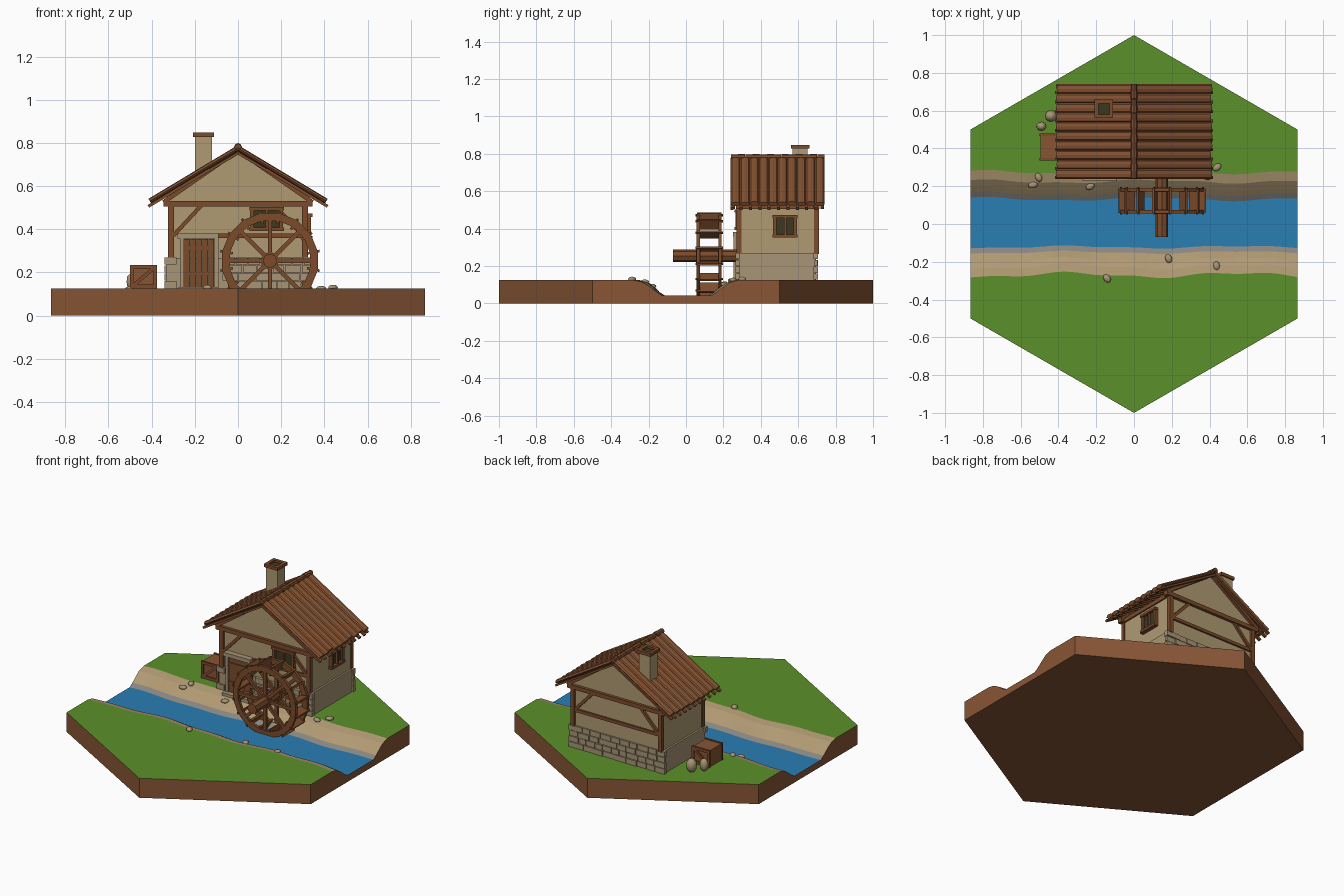
import bpy, bmesh, math, random
from mathutils import Vector, Matrix

random.seed(4)
if "Cube" in bpy.data.objects:
    bpy.data.objects.remove(bpy.data.objects["Cube"])


def material(name, rgb):
    m = bpy.data.materials.new(name)
    m.use_nodes = True
    col = tuple(c ** 2.2 for c in rgb) + (1,)
    m.diffuse_color = col
    m.node_tree.nodes["Principled BSDF"].inputs["Base Color"].default_value = col
    return m


GRASS = material("grass green", (.36, .56, .18))
DIRT = material("dirt brown", (.53, .34, .22))
SAND = material("sand", (.69, .60, .45))
WET = material("wet bank grey", (.53, .52, .50))
WATER = material("river blue", (.18, .49, .70))
PLASTER = material("plaster", (.68, .60, .45))
STONE = material("stone", (.65, .58, .46))
WOOD = material("timber", (.48, .30, .185))
ROOF = material("roof wood", (.53, .335, .215))
DARK = material("dark pane", (.24, .23, .15))


class Part:
    """One object gathered from several simple solids."""

    def __init__(self, name, *mats):
        self.name, self.mats, self.bm = name, mats, bmesh.new()

    def box(self, x0, x1, y0, y1, z0, z1):
        m = Matrix.Translation(((x0 + x1) / 2, (y0 + y1) / 2, (z0 + z1) / 2))
        m = m @ Matrix.Diagonal((x1 - x0, y1 - y0, z1 - z0, 1))
        bmesh.ops.create_cube(self.bm, size=1, matrix=m)

    def beam(self, a, b, w, h, ref=(0, 1, 0), sides=0):
        """Bar from a to b, w wide along ref; sides makes it round."""
        a, b = Vector(a), Vector(b)
        d = (b - a).normalized()
        u = Vector(ref)
        u = (u - d * u.dot(d)).normalized()
        m = Matrix((u, d.cross(u), d)).transposed().to_4x4()
        m = Matrix.Translation((a + b) / 2) @ m @ Matrix.Diagonal((w, h, (b - a).length, 1))
        if sides:
            bmesh.ops.create_cone(self.bm, cap_ends=True, segments=sides, radius1=.5,
                                  radius2=.5, depth=1, matrix=m)
        else:
            bmesh.ops.create_cube(self.bm, size=1, matrix=m)

    def blob(self, pos, size, turn=0):
        m = Matrix.Translation(pos) @ Matrix.Rotation(turn, 4, 'Z') @ Matrix.Diagonal((*size, 1))
        bmesh.ops.create_icosphere(self.bm, subdivisions=2, radius=1, matrix=m)

    def done(self, smooth=False):
        bmesh.ops.recalc_face_normals(self.bm, faces=self.bm.faces)
        me = bpy.data.meshes.new(self.name)
        for f in self.bm.faces:
            f.smooth = smooth
        self.bm.to_mesh(me)
        self.bm.free()
        for m in self.mats:
            me.materials.append(m)
        ob = bpy.data.objects.new(self.name, me)
        bpy.context.collection.objects.link(ob)


# Hexagonal ground with a river channel, built as strips across y
ground = Part("ground", GRASS, SAND, WET, WATER, DIRT)
bm = ground.bm
HALF = math.sqrt(3) / 2


def wave(x, phase, amp):
    return amp * (math.sin(7 * x + phase) + .5 * math.sin(17 * x + 2 * phase))


def section(x):
    edge = 1 - abs(x) / HALF / 2
    n, s = wave(x, 1, .008), wave(x, 4, .012)
    return [(edge, .125), (.275 + n, .125), (.225 + n, .11), (.185 + n, .08),
            (.16 + n, .06), (.132 + n, .042), (-.122 + s / 2, .042), (-.15 + s / 2, .06),
            (-.19 + s, .095), (-.225 + s, .115), (-.27 + s, .125), (-edge, .125)]


STRIPS = [0, 1, 1, 1, 2, 3, 2, 1, 1, 1, 0]
N = 48
cols = []
for i in range(N + 1):
    x = HALF * (2 * i / N - 1)
    cols.append([bm.verts.new((x, y, z)) for y, z in section(x)])
for a, b in zip(cols, cols[1:]):
    for j, mat in enumerate(STRIPS):
        bm.faces.new((a[j], a[j + 1], b[j + 1], b[j])).material_index = mat
rim = [e for e in bm.edges if e.is_boundary]
skirt = bmesh.ops.extrude_edge_only(bm, edges=rim)["geom"]
for v in skirt:
    if isinstance(v, bmesh.types.BMVert):
        v.co.z = 0
low = [e for e in skirt if isinstance(e, bmesh.types.BMEdge) and e.is_boundary]
base = bmesh.ops.contextual_create(bm, geom=low)["faces"]
for f in [g for g in skirt if isinstance(g, bmesh.types.BMFace)] + base:
    f.material_index = 4
ground.done()

# Plaster house body with gables
F, B, W = .285, .695, .318
body = Part("house_walls", PLASTER)
outline = [(-W, .12), (W, .12), (W, .535), (0, .757), (-W, .535)]
front = body.bm.faces.new([body.bm.verts.new((x, F, z)) for x, z in outline])
ext = bmesh.ops.extrude_face_region(body.bm, geom=[front])["geom"]
bmesh.ops.translate(body.bm, vec=(0, B - F, 0), verts=[v for v in ext if isinstance(v, bmesh.types.BMVert)])
body.bm.faces.new([v for v in reversed(front.verts)]) if not front.is_valid else None
body.done()

# Stone footing and brick courses on front and back
foot = Part("stone_footing", STONE)
foot.box(-.33, .33, .278, .692, .12, .268)
foot.done()
bricks = Part("stone_bricks", STONE)
for y, gap in ((.276, True), (.694, False)):
    for row in range(4):
        z, x = .125 + row * .0365, -.342
        while x < .335:
            end = min(x + random.uniform(.05, .085), .342)
            if end > .31:
                end = .342
            if not (gap and end > -.275 and x < -.09):
                d = random.uniform(.008, .013)
                bricks.box(x + .002, end - .002, y - d, y + d, z + .002, z + .0345)
            x = end
bricks.done()

# Timber frame: gable ends, then side plates
frame = Part("timber_frame", WOOD)
for y in (F - .002, B + .002):
    frame.beam((-.345, y, .518), (.345, y, .518), .032, .026)
    for s in (-1, 1):
        frame.beam((s * .31, y, .265), (s * .31, y, .52), .026, .026)
        frame.beam((s * .345, y, .525), (0, y, .765), .034, .02)
        frame.beam((s * .3, y, .37), (s * .17, y, .51), .022, .018)
for y, x in ((F, -.09), (B, -.32)):
    frame.beam((x, y, .37), (.32, y, .37), .022, .02)
for s in (-1, 1):
    frame.beam((s * .315, F, .518), (s * .315, B, .518), .024, .026, (1, 0, 0))
frame.done()

# Roof: half-round boards over rafters, capped by a beaded ridge
roof, rafters = Part("roof_boards", ROOF), Part("rafters", WOOD)
COUNT, Y0, Y1 = 10, .24, .74
step = (Y1 - Y0) / COUNT
for s in (-1, 1):
    for i in range(COUNT):
        y = Y0 + (i + .5) * step
        e = .405 + random.uniform(-.004, .004)
        roof.beam((0, y, .776), (s * e, y, .776 - .6 * e), step * 1.04, .024, sides=8)
        rafters.beam((s * .13, y - step * .4, .677), (s * .415, y - step * .4, .506), .016, .014)
    rafters.beam((s * .385, Y0 + .01, .53), (s * .385, Y1 - .01, .53), .014, .014, (1, 0, 0))
    for y in (Y0 + .012, Y1 - .012):
        rafters.beam((0, y, .752), (s * .41, y, .51), .02, .012)
roof.done()
rafters.done()
ridge = Part("ridge_logs", WOOD)
for i in range(13):
    y, r = Y0 + i * .0385, .032 + .004 * (i % 2)
    ridge.beam((0, y, .781), (0, y + .038, .781), r, r, (1, 0, 0), 8)
ridge.done()

# Chimney with an open wooden cap
chimney = Part("chimney", PLASTER)
chimney.box(-.2, -.12, .57, .65, .6, .832)
chimney.done()
cap = Part("chimney_cap", WOOD)
for d in (-.039, .039):
    cap.box(-.16 + d - .01, -.16 + d + .01, .561, .659, .828, .848)
    cap.box(-.209, -.111, .61 + d - .01, .61 + d + .01, .828, .848)
cap.done()
flue = Part("chimney_flue", DARK)
flue.box(-.19, -.13, .58, .64, .83, .836)
flue.done()


# Windows, laid out by a wall mapping from (along, out, up)
def window(name, place, u0, u1, z0, z1, ref):
    pane, trim = Part(name + "_pane", DARK), Part(name + "_frame", WOOD)
    mid = (z0 + z1) / 2
    pane.beam(place(u0, .004, mid), place(u1, .004, mid), .008, z1 - z0, ref)
    for u, w in ((u0, .018), ((u0 + u1) / 2, .012), (u1, .018)):
        trim.beam(place(u, .008, z0), place(u, .008, z1), .026, w, ref)
    for z in (z0, z1):
        trim.beam(place(u0 - .012, .01, z), place(u1 + .012, .01, z), .032, .016, ref)
    pane.done()
    trim.done()


window("front_window", lambda u, d, z: (u, F - d, z), .065, .2, .4, .495, (0, 1, 0))
window("side_window", lambda u, d, z: (W + d, u, z), .475, .585, .36, .465, (1, 0, 0))

# Door with stone surround and step
door = Part("plank_door", WOOD)
for i in range(5):
    door.box(-.249 + i * .028, -.223 + i * .028, .262, .28, .13, .355)
for z in (.185, .305):
    door.box(-.245, -.115, .256, .264, z, z + .018)
door.done()
surround = Part("door_surround", STONE)
for x in (-.268, -.108):
    surround.box(x, x + .018, .255, .285, .12, .36)
surround.box(-.28, -.09, .25, .285, .357, .382)
surround.box(-.275, -.09, .23, .28, .1, .132)
surround.done()

# Water wheel: two rims, spokes, paddles and axle
wheel, CX, CZ = Part("water_wheel", WOOD), .148, .254


def polar(r, a, y):
    return (CX + r * math.cos(a), y, CZ + r * math.sin(a))


TURN = math.tau / 16
for y in (.065, .182):
    for i in range(16):
        wheel.beam(polar(.208, (i - .53) * TURN, y), polar(.208, (i + .53) * TURN, y), .018, .036)
        if i % 2 == 0:
            wheel.beam(polar(.02, i * TURN, y), polar(.2, i * TURN, y), .016, .02)
    wheel.beam((CX, y - .012, CZ), (CX, y + .012, CZ), .085, .085, (1, 0, 0), 8)
for i in range(16):
    a = (i + .5) * TURN
    wheel.beam(polar(.175, a, .1235), polar(.234, a, .1235), .13, .012)
    wheel.beam(polar(.222, a, .05), polar(.222, a, .197), .012, .012, (1, 0, 0), 6)
wheel.done()
axle = Part("wheel_axle", WOOD)
axle.beam((CX, -.07, CZ), (CX, .3, CZ), .066, .066, (1, 0, 0), 8)
axle.done()

# Crate beside the house
crate = Part("crate", ROOF)
crate.box(-.495, -.38, .345, .47, .12, .23)
crate.done()
slats = Part("crate_slats", WOOD)
for y in (.343, .472):
    for x in (-.492, -.383):
        slats.box(x - .008, x + .008, y - .006, y + .006, .12, .235)
    for z in (.135, .225):
        slats.box(-.5, -.375, y - .006, y + .006, z - .009, z + .009)
    slats.beam((-.485, y, .14), (-.39, y, .22), .01, .016)
slats.done()

# Sacks and scattered river stones
sacks = Part("sacks", STONE)
sacks.blob((-.44, .572, .163), (.032, .032, .045))
sacks.blob((-.49, .517, .158), (.027, .025, .042))
sacks.done(True)
pebbles = Part("river_stones", STONE)
for x, y, z in ((-.505, .247, .122), (-.535, .207, .105), (-.232, .2, .1), (.183, -.183, .092),
                (.437, -.222, .115), (-.143, -.288, .13), (.385, .252, .125), (.44, .3, .13)):
    pebbles.blob((x, y, z), (.025, .018, .013), random.uniform(0, 3))
pebbles.done(True)
